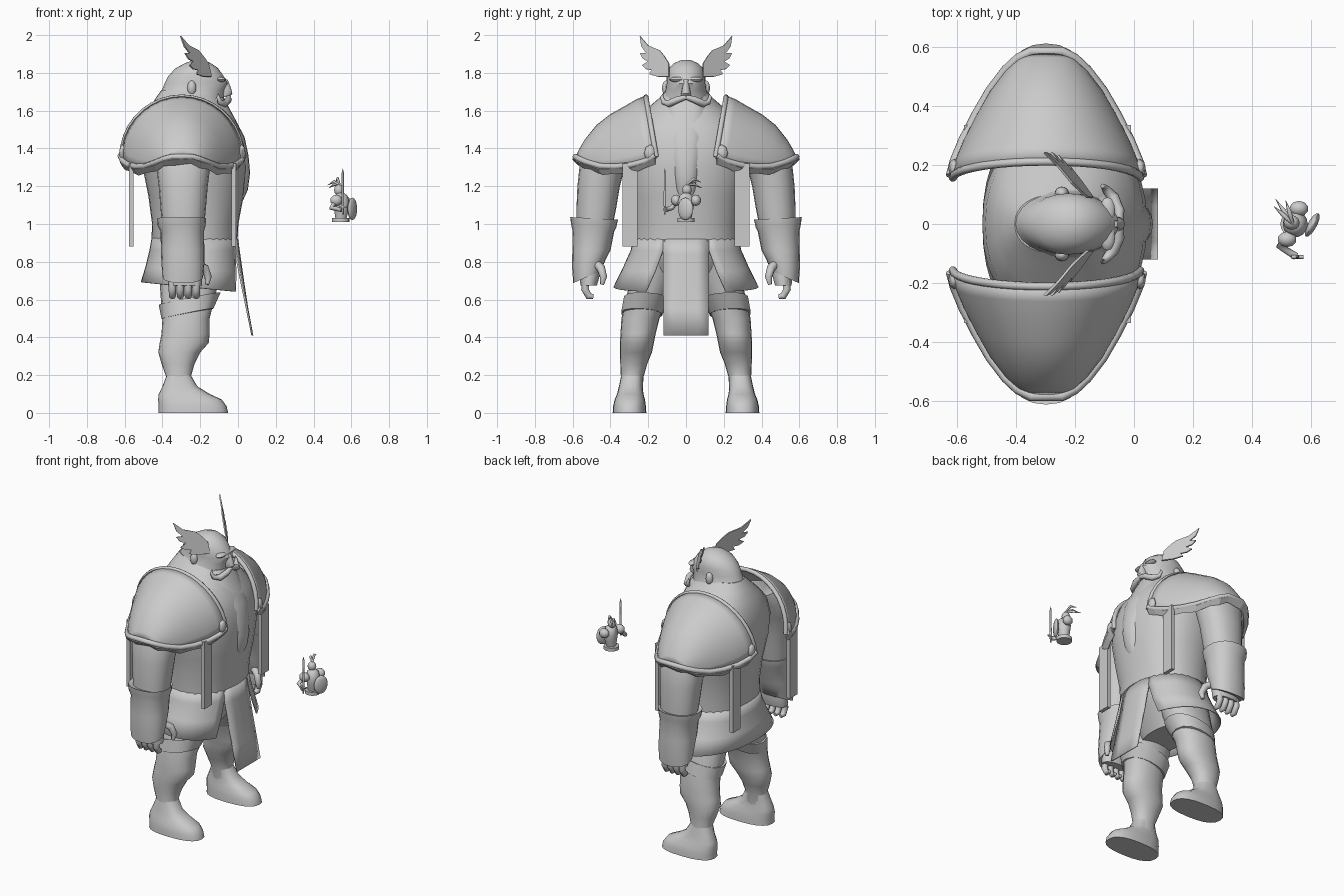
import bpy, bmesh, math
from mathutils import Vector

GREY = bpy.data.materials.new("stone_grey")
GREY.diffuse_color = (0.6, 0.6, 0.6, 1)


def finish(ob, mirror=False, thick=0, smooth=True):
    ob.data.materials.append(GREY)
    if smooth and ob.type == 'MESH':
        bpy.ops.object.select_all(action='DESELECT')
        ob.select_set(True)
        bpy.context.view_layer.objects.active = ob
        bpy.ops.object.shade_smooth_by_angle(angle=math.radians(45))
    if thick:
        m = ob.modifiers.new("thickness", 'SOLIDIFY')
        m.thickness, m.offset = thick, 0
    if mirror:
        m = ob.modifiers.new("mirror", 'MIRROR')
        m.use_axis = (False, True, False)
        m.use_mirror_merge = False
    return ob


def mesh(name, verts, faces, **kw):
    me = bpy.data.meshes.new(name)
    me.from_pydata(verts, [], faces)
    bm = bmesh.new()
    bm.from_mesh(me)
    bmesh.ops.recalc_face_normals(bm, faces=bm.faces)
    bm.to_mesh(me)
    bm.free()
    ob = bpy.data.objects.new(name, me)
    bpy.context.collection.objects.link(ob)
    return finish(ob, **kw)


def grid(name, rows, closed=False, caps=False, **kw):
    n = len(rows[0])
    faces = [(r * n + i, r * n + (i + 1) % n, (r + 1) * n + (i + 1) % n, (r + 1) * n + i)
             for r in range(len(rows) - 1) for i in range(n if closed else n - 1)]
    if caps:
        faces += [tuple(range(n)), tuple(range((len(rows) - 1) * n, len(rows) * n))]
    return mesh(name, [p for row in rows for p in row], faces, **kw)


def ring(s, n=24, a0=0.0, p=0.9):
    """Rounded section: z, x0, x1, y0, y1, slope in x, slope in y."""
    z, x0, x1, y0, y1, sx, sy = (tuple(s) + (0, 0))[:7]
    pts = []
    for i in range(n):
        a = 2 * math.pi * i / n if not a0 else a0 + (2 * math.pi - 2 * a0) * i / (n - 1)
        c, d = math.cos(a), math.sin(a)
        dx = (x1 - x0) / 2 * math.copysign(abs(c) ** p, c)
        dy = (y1 - y0) / 2 * math.copysign(abs(d) ** p, d)
        pts.append(((x0 + x1) / 2 + dx, (y0 + y1) / 2 + dy, z + sx * dx + sy * dy))
    return pts


def loft(name, secs, n=24, p=0.9, **kw):
    return grid(name, [ring(s, n, p=p) for s in secs], closed=True, caps=True, **kw)


def tube(name, pts, radius, radii=None, mirror=True, res=2):
    cu = bpy.data.curves.new(name, 'CURVE')
    cu.dimensions, cu.bevel_depth, cu.bevel_resolution, cu.use_fill_caps = '3D', radius, res, True
    sp = cu.splines.new('POLY')
    sp.points.add(len(pts) - 1)
    for i, q in enumerate(pts):
        sp.points[i].co = (*q, 1)
        sp.points[i].radius = radii[i] if radii else 1
    sp.use_smooth = True
    ob = bpy.data.objects.new(name, cu)
    bpy.context.collection.objects.link(ob)
    return finish(ob, mirror=mirror)


def ball(name, loc, size, mirror=False, seg=16, turn=0):
    bpy.ops.mesh.primitive_uv_sphere_add(segments=seg, ring_count=seg // 2)
    ob = bpy.context.object
    ob.name = name
    c, s = math.cos(turn), math.sin(turn)
    for v in ob.data.vertices:
        x, y, z = v.co.x * size[0], v.co.y * size[1], v.co.z * size[2]
        v.co = Vector(loc) + Vector((x * c - y * s, x * s + y * c, z))
    return finish(ob, mirror=mirror)


def sym(z, x0, x1, h, *slopes):
    return (z, x0, x1, -h, h, *slopes)


# Torso with neck slope
loft("torso", [sym(*s) for s in (
    (.64, -.38, -.14, .18), (.78, -.42, -.06, .25), (.86, -.455, -.006, .277), (.92, -.458, -.002, .28),
    (1.0, -.455, .002, .28), (1.15, -.475, .03, .30), (1.3, -.505, .045, .33), (1.42, -.515, .035, .34),
    (1.52, -.505, .005, .30), (1.6, -.475, -.05, .22), (1.66, -.44, -.09, .15), (1.71, -.405, -.12, .1))], n=32)

# Flared skirt blending out of the waist, open at the front
grid("skirt", [ring(sym(.925, -.455, -.006, .276), 33, .36),
               ring(sym(.86, -.466, .002, .29), 33, .39),
               ring(sym(.76, -.488, .012, .335, -.04), 33, .46),
               ring(sym(.665, -.512, .022, .382, -.1), 33, .54)], thick=.006)

# Front tabard, curved at the waist and flat at the hem
grid("front_tabard", [[(x - bow * (y / .12) ** 2, y, z) for y in (-.12, -.06, 0, .06, .12)]
                      for x, z, bow in ((-.004, .92, .02), (.007, .84, .018), (.03, .68, .01),
                                        (.05, .55, .003), (.076, .41, 0))], thick=.01)

# Head
loft("head", [sym(*s) for s in (
    (1.58, -.475, -.09, .19), (1.65, -.43, -.075, .135), (1.71, -.402, -.07, .108), (1.745, -.388, -.052, .104),
    (1.785, -.368, -.078, .104), (1.825, -.33, -.105, .092), (1.852, -.28, -.145, .062),
    (1.868, -.235, -.18, .025))], p=1)
loft("nose", [sym(1.765, -.1, -.055, .014), sym(1.72, -.1, -.037, .02), sym(1.69, -.1, -.03, .026),
              sym(1.672, -.1, -.045, .018)], n=12, p=1)
ball("brow", (-.09, .045, 1.765), (.026, .046, .014), mirror=True, seg=12)
ball("ear", (-.245, .105, 1.72), (.024, .022, .04), mirror=True)

# Moustache and beard
tube("moustache", [(-.05, 0, 1.672), (-.05, .045, 1.658), (-.07, .09, 1.637), (-.095, .118, 1.645),
                   (-.105, .128, 1.672), (-.105, .12, 1.692)], .018, [.7, 1, 1.1, .8, .5, .1])
loft("beard", [sym(*s) for s in (
    (1.67, -.22, -.075, .085), (1.63, -.22, -.055, .112), (1.55, -.22, -.012, .12), (1.46, -.22, .035, .112),
    (1.36, -.22, .056, .10), (1.27, -.2, .064, .085), (1.18, -.18, .052, .07), (1.1, -.16, .015, .05))], p=.8)

# Head wings
outline = [(.09, 1.78), (.09, 1.85), (.115, 1.89), (.14, 1.92), (.20, 1.945), (.243, 1.995), (.235, 1.94),
           (.21, 1.905), (.242, 1.905), (.228, 1.875), (.2, 1.86), (.232, 1.84), (.21, 1.82),
           (.18, 1.815), (.195, 1.793), (.15, 1.78)]
mesh("head_wing", [(-.165 - (y - .1) * .72 - (z - 1.85) * .25, y, z) for y, z in outline],
     [tuple(range(len(outline)))], mirror=True, thick=.008, smooth=False)

# Shoulder pad: half dome shrinking outward (y, half length, crown height, rim height)
CX, N = -.297, 18
prof = [(.218, .318, 1.672, 1.355), (.26, .305, 1.655, 1.325), (.32, .277, 1.62, 1.305),
        (.40, .232, 1.575, 1.295), (.47, .187, 1.52, 1.298), (.53, .135, 1.445, 1.318),
        (.56, .095, 1.395, 1.335), (.575, .05, 1.365, 1.348)]


def arch(y, h, top, base, lean):
    out = []
    for i in range(N + 1):
        a = math.pi * i / N
        out.append((CX + h * math.cos(a), y - lean * (1 - math.sin(a)),
                    base + (top - base) * math.sin(a)))
    return out


rows = [arch(*s, .055 * (1 - i / 7)) for i, s in enumerate(prof)]
grid("shoulder_pad", rows, mirror=True, thick=.012)
tube("pad_inner_rim", [(x, y - .006, z) for x, y, z in rows[0]], .014)
edge = [r[0] for r in rows] + [r[-1] for r in reversed(rows)]


def skirted(scale, dz, jag=0):
    return [(CX + (x - CX) * scale, .15 + (y - .15) * scale, z + dz + jag * (i % 2))
            for i, (x, y, z) in enumerate(edge)]


tube("pad_lower_rim", skirted(1.025, .008), .016)
grid("pad_fringe", [skirted(1.0, .005), skirted(1.05, -.008, .006), skirted(.98, -.036, .012)],
     mirror=True, thick=.008, smooth=False)
for side, x in (("front", .02), ("back", -.61)):
    ball(side + "_pad_clasp", (x, .19, 1.375), (.02, .032, .045), mirror=True, seg=8)

# Hanging straps
for side, x in (("front", -.022), ("back", -.565)):
    bpy.ops.mesh.primitive_cube_add(size=1)
    ob = bpy.context.object
    ob.name = side + "_strap"
    for v in ob.data.vertices:
        v.co = (x + v.co.x * .024, .297 + v.co.y * .078, 1.1 + v.co.z * .44)
    finish(ob, mirror=True, smooth=False)

# Arms, gauntlets and hands
loft("upper_arm", [(1.5, -.40, -.17, .22, .44), (1.42, -.44, -.14, .27, .52), (1.32, -.435, -.145, .32, .562),
                   (1.2, -.42, -.16, .35, .575), (1.08, -.41, -.17, .37, .58), (.98, -.40, -.18, .39, .58)],
     n=20, mirror=True)
loft("gauntlet", [(1.02, -.40, -.18, .385, .585, 0, .05), (1.03, -.428, -.168, .36, .613, 0, .05),
                  (.99, -.425, -.172, .368, .608, 0, .05), (.96, -.41, -.18, .38, .60),
                  (.86, -.408, -.178, .40, .602), (.79, -.405, -.178, .425, .603, 0, -.25),
                  (.72, -.40, -.185, .45, .597, 0, -.45)], n=20, mirror=True)
loft("palm", [(.80, -.36, -.2, .46, .56), (.73, -.375, -.19, .455, .565), (.675, -.37, -.19, .47, .56)],
     n=14, mirror=True)
for i in range(4):
    x = -.347 + .042 * i
    tube("finger_%d" % (i + 1), [(x, .53, .70), (x, .535, .655), (x, .515, .618), (x, .49, .614)],
         .02, [1, 1, .95, .6])
tube("thumb", [(-.22, .475, .79), (-.175, .45, .765), (-.158, .437, .72), (-.163, .444, .68)],
     .021, [1.1, 1.1, .95, .5])

# Legs, thigh cuffs and boots
loft("leg", [(.80, -.42, -.08, .03, .27), (.62, -.41, -.12, .09, .315), (.50, -.40, -.15, .14, .342),
             (.42, -.405, -.15, .16, .347), (.37, -.415, -.155, .17, .35), (.32, -.422, -.20, .18, .35),
             (.26, -.405, -.23, .205, .348), (.19, -.38, -.25, .225, .345), (.10, -.40, -.22, .23, .355)],
     n=20, mirror=True)
loft("thigh_cuff", [(.60, -.395, -.12, .10, .315, .2, .05), (.605, -.42, -.092, .09, .33, .2, .05),
                    (.525, -.405, -.13, .125, .345, .2, .05), (.52, -.38, -.16, .15, .32, .2, .05)],
     n=14, mirror=True)
loft("boot", [(.20, -.378, -.25, .228, .343), (.14, -.40, -.215, .23, .355), (.10, -.42, -.15, .225, .365),
              (.07, -.423, -.085, .217, .378), (.035, -.42, -.06, .212, .386), (0, -.42, -.052, .21, .388)],
     n=20, p=.8, mirror=True)

# Floating miniature warrior
loft("mini_base", [sym(1.01, .497, .59, .046), sym(1.032, .497, .59, .046)], n=16, p=1)
loft("mini_body", [sym(1.032, .515, .575, .03), sym(1.07, .51, .585, .038), sym(1.11, .505, .59, .045),
                   sym(1.15, .51, .58, .035), sym(1.165, .53, .56, .015)], n=14, p=1)
ball("mini_head", (.535, .005, 1.18), (.027, .025, .03), seg=12)
for i, (x, y) in enumerate(((.52, -.052), (.56, .052))):
    ball("mini_shoulder_%d" % i, (x, y, 1.125), (.034, .028, .03), seg=10)
for i, (x, y, z) in enumerate(((.475, .06, 1.22), (.48, .085, 1.205), (.515, .08, 1.235))):
    tube("mini_plume_%d" % i, [(.54, 0, 1.205), ((.54 + x) / 2, y / 2, z + .005), (x, y, z - .015)],
         .008, [.6, 1, .1], mirror=False)
ball("mini_shield", (.605, -.003, 1.08), (.016, .046, .06), seg=14, turn=-.5)
tube("mini_sword_arm", [(.515, -.05, 1.12), (.495, -.075, 1.085), (.55, -.11, 1.075)], .013, mirror=False)
tube("mini_sword", [(.555, -.112, 1.05), (.555, -.112, 1.1), (.555, -.112, 1.27), (.555, -.112, 1.293)],
     .007, [.7, 1, .9, .1], mirror=False, res=1)
tube("mini_sword_guard", [(.535, -.112, 1.09), (.575, -.112, 1.09)], .006, mirror=False, res=1)
